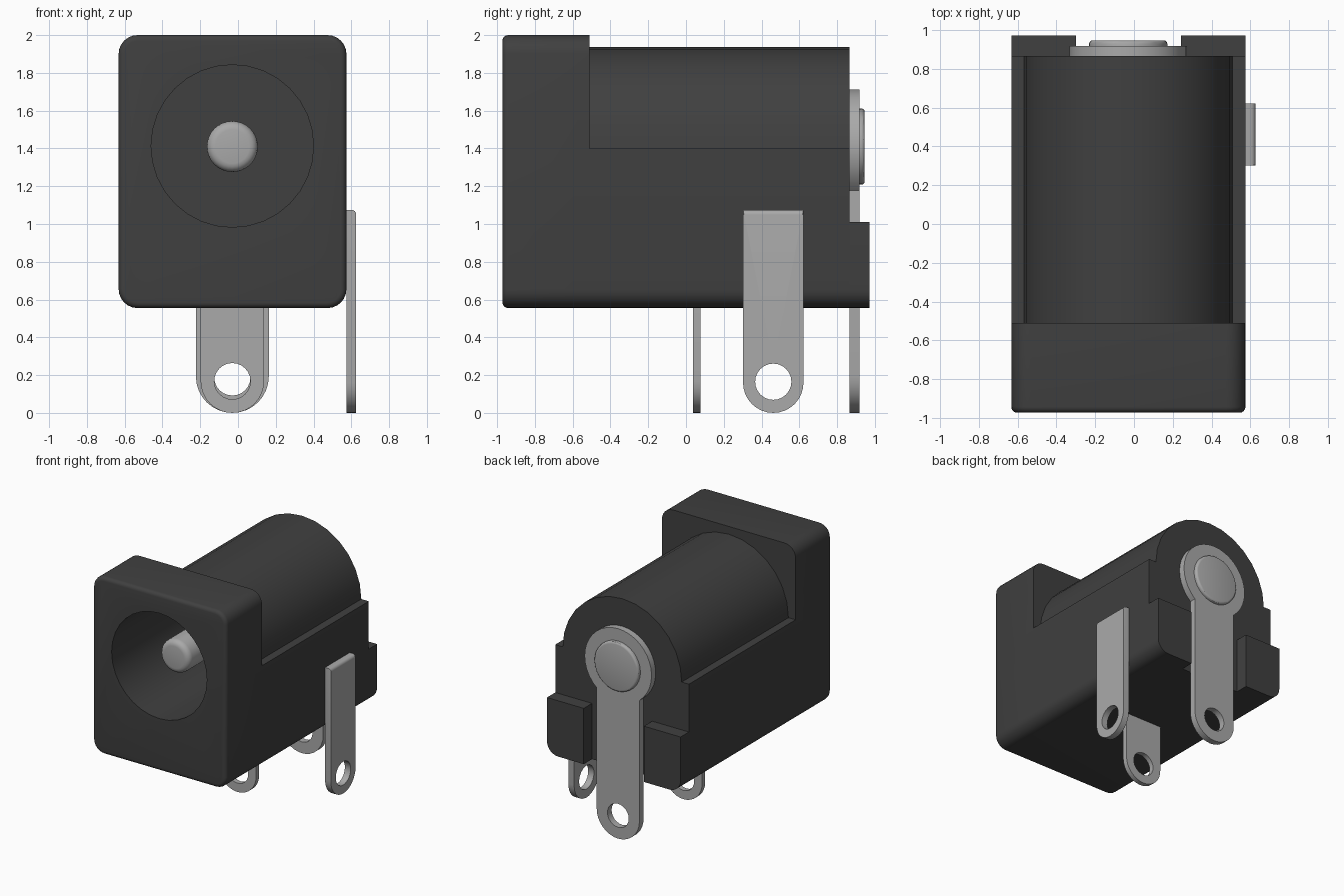
import bpy, bmesh, math

cube = bpy.data.objects.get("Cube")
if cube:
    bpy.data.objects.remove(cube, do_unlink=True)


def material(name, value):
    m = bpy.data.materials.new(name)
    m.use_nodes = True
    color = (value, value, value, 1)
    m.diffuse_color = color
    m.node_tree.nodes["Principled BSDF"].inputs["Base Color"].default_value = color
    return m


PLASTIC = material("black plastic", 0.051)
METAL = material("grey metal", 0.40)

CX, CZ = -0.03, 1.41            # axis of the socket
X0, X1 = -0.632, 0.574          # body width
Z0, SHELF = 0.555, 1.40         # body underside and shoulder height
BACK = 0.865


def arc(u, v, r, a0, a1, n):
    """Points along an arc, angles in degrees."""
    return [(u + r * math.cos(math.radians(a0 + (a1 - a0) * i / n)),
             v + r * math.sin(math.radians(a0 + (a1 - a0) * i / n)))
            for i in range(n + 1)]


def circle(u, v, r, n=32):
    return arc(u, v, r, 0, 360, n)[:-1]


def prism(name, loops, d0, d1, mat, axis="y", bevel=None):
    """Extrude an outline (plus holes) from d0 to d1 along x or y.
    bevel = (end position, width, segments) rounds one end's outer rim."""
    place = (lambda u, v: (u, d0, v)) if axis == "y" else (lambda u, v: (d0, u, v))
    k = 1 if axis == "y" else 0
    bm = bmesh.new()
    edges = []
    for loop in loops:
        vs = [bm.verts.new(place(*p)) for p in loop]
        edges += [bm.edges.new((vs[i - 1], vs[i])) for i in range(len(vs))]
    if len(loops) == 1:
        bm.faces.new(vs)
    else:
        bmesh.ops.triangle_fill(bm, edges=edges, use_beauty=True)
    ext = bmesh.ops.extrude_face_region(bm, geom=bm.faces[:])
    shift = [0, 0, 0]
    shift[k] = d1 - d0
    bmesh.ops.translate(bm, vec=shift,
                        verts=[g for g in ext["geom"] if isinstance(g, bmesh.types.BMVert)])
    bmesh.ops.recalc_face_normals(bm, faces=bm.faces[:])
    if bevel:
        end, width, segs = bevel
        rim = [e for e in bm.edges if all(abs(v.co[k] - end) < 1e-5 for v in e.verts)]
        bmesh.ops.bevel(bm, geom=rim, offset=width, segments=segs,
                        profile=0.5, affect="EDGES")
    me = bpy.data.meshes.new(name)
    bm.to_mesh(me)
    bm.free()
    me.materials.append(mat)
    ob = bpy.data.objects.new(name, me)
    bpy.context.collection.objects.link(ob)
    return ob


def boolean(target, other, operation):
    """Apply a boolean and remove the helper object."""
    mod = target.modifiers.new("bool", "BOOLEAN")
    mod.operation, mod.solver, mod.object = operation, "EXACT", other
    bpy.ops.object.select_all(action="DESELECT")
    target.select_set(True)
    bpy.context.view_layer.objects.active = target
    bpy.ops.object.modifier_apply(modifier=mod.name)
    bpy.data.objects.remove(other, do_unlink=True)


R = 0.1
bottom = (arc(X0 + R, Z0 + R, R, 180, 270, 6) + arc(X1 - R, Z0 + R, R, 270, 360, 6))

# Front block with rounded corners and a softened front rim
block = bottom + arc(X1 - R, 2 - R, R, 0, 90, 6) + arc(X0 + R, 2 - R, R, 90, 180, 6)
body = prism("body", [block], -0.972, -0.51, PLASTIC, bevel=(-0.972, 0.03, 4))

# Rear housing: box with shoulders under a round barrel
barrel = bottom + [(X1, SHELF)] + arc(CX, SHELF, 0.537, 0, 180, 14) + [(X0, SHELF)]
boolean(body, prism("housing", [barrel], -0.6, BACK, PLASTIC), "UNION")

# Socket bore
boolean(body, prism("bore", [circle(CX, CZ + 0.003, 0.43)], -1.2, 0.6, PLASTIC),
        "DIFFERENCE")

# Tabs either side of the rear terminal
left = [(0.242, Z0)] + arc(X1 - R, Z0 + R, R, 270, 360, 6) + [(X1, 1.01), (0.242, 1.01)]
right = [(2 * CX + 0.002 - u, v) for u, v in left]
parts = [body,
         prism("left_rear_tab", [left], BACK, 0.972, PLASTIC),
         prism("right_rear_tab", [right], BACK, 0.972, PLASTIC)]

# Centre pin
parts.append(prism("centre_pin", [circle(CX, CZ, 0.135)], -0.78, 0.65, METAL,
                   bevel=(-0.78, 0.045, 4)))


def lug(u, r, top, hole_z):
    """Terminal outline with a round foot and its solder hole."""
    return [arc(u, r, r, 180, 360, 16) + top, circle(u, hole_z, 0.096, 24)]


# Rear terminal: keyhole-shaped strip with a rivet head
w = 0.193
a = math.degrees(math.asin(w / 0.302))
head = arc(CX, CZ, 0.302, -90 + a, 270 - a, 28)
parts.append(prism("rear_terminal", lug(CX, w, head, 0.188), BACK, 0.918, METAL))
parts.append(prism("rivet_head", [circle(CX, CZ, 0.202)], 0.91, 0.946, METAL,
                   bevel=(0.946, 0.018, 3)))

# Middle terminal under the body
w = 0.168
parts.append(prism("middle_terminal", lug(CX, w, [(CX + w, 0.6), (CX - w, 0.6)], 0.168),
                   0.036, 0.076, METAL))

# Side terminal with its outer top edge rounded
w, y = 0.16, 0.462
side = prism("side_terminal", lug(y, w, [(y + w, 1.075), (y - w, 1.075)], 0.165),
             X1, 0.626, METAL, axis="x")
bm = bmesh.new()
bm.from_mesh(side.data)
top = [e for e in bm.edges if all(v.co.z > 1.07 and v.co.x > 0.62 for v in e.verts)]
bmesh.ops.bevel(bm, geom=top, offset=0.025, segments=4, profile=0.5, affect="EDGES")
bm.to_mesh(side.data)
bm.free()
parts.append(side)

# Smooth the curves, keep the corners sharp
bpy.ops.object.select_all(action="DESELECT")
for ob in parts:
    ob.select_set(True)
bpy.context.view_layer.objects.active = body
bpy.ops.object.shade_smooth_by_angle(angle=math.radians(30))
